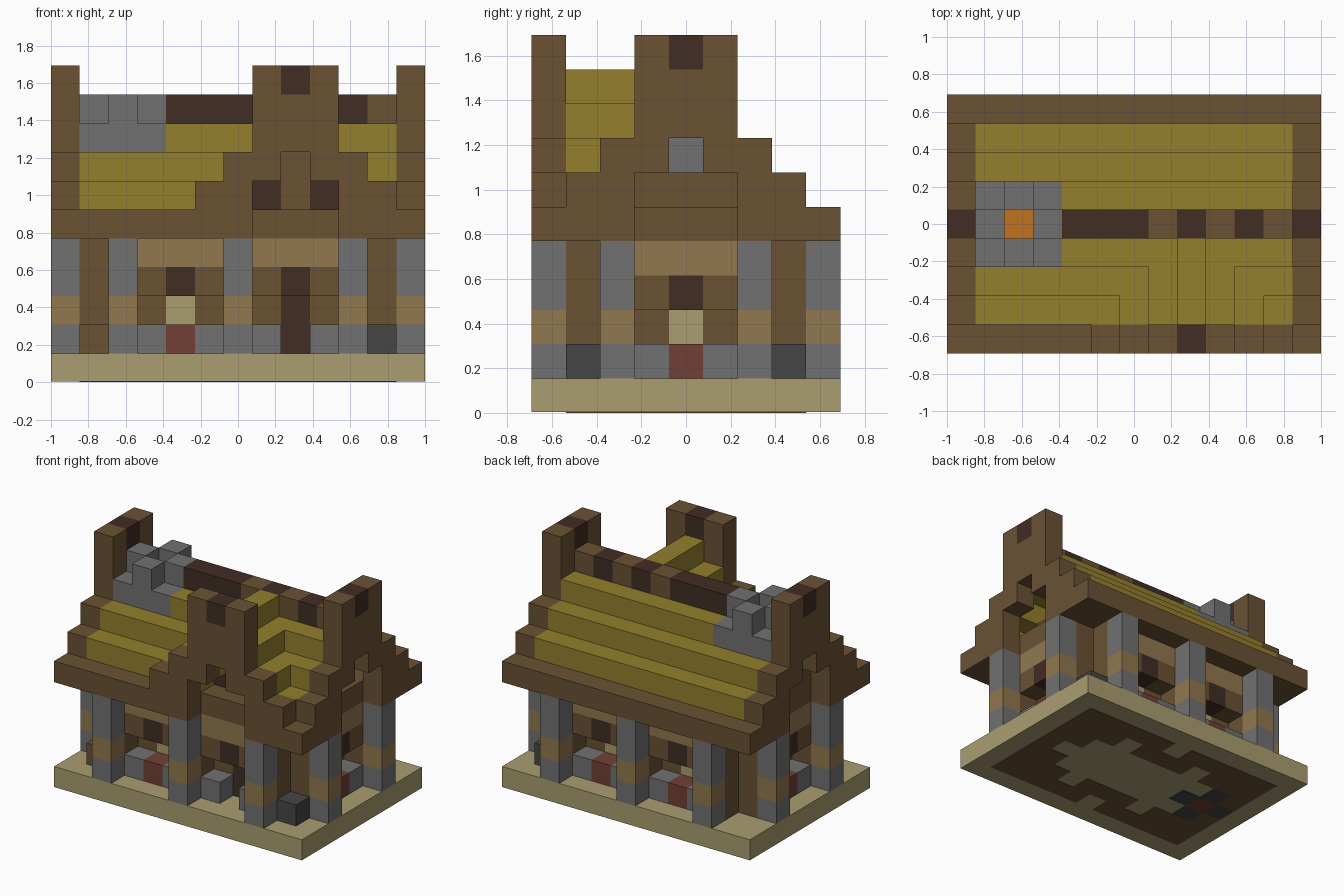
import bpy, bmesh
from mathutils import Matrix, Vector

if "Cube" in bpy.data.objects:
    bpy.data.objects.remove(bpy.data.objects["Cube"], do_unlink=True)

NX, NY = 13, 9          # cells across and deep
C = 2 / NX              # cell size
LIFT = 0.004            # thickness of the underside plates

COLOURS = {
    "sand": (170, 157, 112), "straw": (148, 127, 45), "grey_stone": (113, 113, 113),
    "dark_stone": (70, 70, 70), "tan_wood": (145, 119, 79), "brown_wood": (106, 82, 52),
    "dark_wood": (65, 45, 36), "red_brick": (114, 64, 54), "ember_orange": (194, 115, 33),
}


def linear(v):
    v /= 255
    return v / 12.92 if v <= 0.04045 else ((v + 0.055) / 1.055) ** 2.4


mats = {}
for cname, rgb in COLOURS.items():
    m = bpy.data.materials.new(cname)
    m.use_nodes = True
    col = [linear(v) for v in rgb] + [1]
    m.diffuse_color = col
    m.node_tree.nodes["Principled BSDF"].inputs["Base Color"].default_value = col
    mats[cname] = m


def part(name, colour, boxes, zlow=None, zhigh=None):
    """One object from boxes of cells, each a (x, y, z) of single cells or inclusive ranges."""
    bm = bmesh.new()
    for box in boxes:
        spans = [(s, s) if isinstance(s, int) else s for s in box]
        lo = Vector([s[0] * C for s in spans])
        hi = Vector([(s[1] + 1) * C for s in spans])
        if zlow is not None:
            lo.z, hi.z = zlow, zhigh
        lo += Vector((-1, -NY * C / 2, 0))
        hi += Vector((-1, -NY * C / 2, 0))
        mat = Matrix.Translation((lo + hi) / 2) @ Matrix.Diagonal((*(hi - lo), 1))
        bmesh.ops.create_cube(bm, size=1, matrix=mat)
    me = bpy.data.meshes.new(name)
    bm.to_mesh(me)
    bm.free()
    me.materials.append(mats[colour])
    ob = bpy.data.objects.new(name, me)
    bpy.context.collection.objects.link(ob)
    return ob


def mirror_y(boxes):
    """The boxes plus their copies on the opposite long side."""
    flip = lambda s: NY - 1 - s if isinstance(s, int) else (NY - 1 - s[1], NY - 1 - s[0])
    return boxes + [(x, flip(y), z) for x, y, z in boxes]


def mirror_x(boxes):
    """The boxes plus their copies on the opposite gable side."""
    flip = lambda s: NX - 1 - s if isinstance(s, int) else (NX - 1 - s[1], NX - 1 - s[0])
    return boxes + [(flip(x), y, z) for x, y, z in boxes]


# Base slab with the foundation showing underneath
part("base_slab", "sand", [((0, 12), (0, 8), 0)], LIFT, C)


def foundation(x, y):
    px, py = (2, 6, 10), (2, 6)
    long_side = (y in (1, 7) and x not in px) or (y in (2, 6) and x % 4 != 0)
    short_side = (x in (1, 11) and y not in py) or (x in (2, 10) and y % 4 != 0)
    return long_side or short_side


chimney_cross = [(1, 4, 0), (3, 4, 0), (2, 3, 0), (2, 5, 0)]
part("foundation_underside", "brown_wood",
     [(x, y, 0) for x in range(1, 12) for y in range(1, 8)
      if foundation(x, y) and (x, y, 0) not in chimney_cross], 0, LIFT)
part("hearth_underside", "dark_stone", chimney_cross, 0, LIFT)
part("hearth_underside_centre", "red_brick", [(2, 4, 0)], 0, LIFT)

# Outer pillars with a wooden band, and posts behind them
pillars = mirror_y([(x, 0, 0) for x in (2, 6, 10)]) + mirror_x([(12, y, 0) for y in (2, 6)])
part("pillars", "grey_stone", [(x, y, z) for x, y, _ in pillars for z in (1, (3, 4))])
part("pillar_bands", "tan_wood", [(x, y, 2) for x, y, _ in pillars])
part("wall_posts", "brown_wood",
     mirror_y([(x, 1, (1, 4)) for x in (2, 6, 10)]) + mirror_x([(11, y, (1, 4)) for y in (2, 6)]))

# Bays between the pillars: (centre x, centre y, outward step, is door)
bays = [(4, 1, "y", False), (8, 1, "y", True), (4, 7, "y", False), (8, 7, "y", False),
        (11, 4, "x", False), (1, 4, "x", False)]
sills, bricks, lintels, heads, beams = [], [], [], [], []
panels, doors, back_wall = [], [], []
for cx, cy, axis, door in bays:
    along = axis == "y"
    for d in (-1, 1):
        x, y = (cx + d, cy) if along else (cx, cy + d)
        sills.append((x, y, 1))
        lintels.append((x, y, 3))
    heads.append((cx, cy, 3))
    beams.append(((cx - 1, cx + 1), cy, 4) if along else (cx, (cy - 1, cy + 1), 4))
    # Recessed plane one cell behind the bay
    ix, iy = (cx, 2 if cy == 1 else 6) if along else (10 if cx == 11 else 2, cy)
    if door:
        doors.append((ix, iy, (1, 2)))
    else:
        bricks.append((cx, cy, 1))
        panels.append((ix, iy, 2))
    for d in (-1, 1):
        back_wall.append((ix + d, iy, (1, 4)) if along else (ix, iy + d, (1, 4)))
    back_wall.append((ix, iy, (3, 4)))
part("window_benches", "grey_stone", sills)
part("window_bricks", "red_brick", bricks)
part("window_lintels", "brown_wood", lintels)
part("window_heads", "dark_wood", heads)
part("wall_beams", "tan_wood", beams)
part("window_panels", "sand", panels)
part("door", "dark_wood", doors)
part("recessed_walls", "brown_wood", back_wall + [(x, y, (1, 4)) for x in (2, 6, 10) for y in (2, 6)])

# Blocks standing in the corners
part("corner_stones", "dark_stone", mirror_y([(11, 1, 1)]))
part("corner_crate", "brown_wood", [(1, 1, 1)])

# Ceiling and eaves
part("ceiling", "brown_wood", [((1, 11), (1, 7), 5)])
part("front_eaves", "brown_wood", [((1, 6), 0, 5), ((10, 11), 0, 5)])
part("back_eaves", "brown_wood", [((1, 11), 8, 5)])

# Side gables, stepped, with an open arch in the middle
part("side_gables", "brown_wood", mirror_x(
    mirror_y([(12, (0, 2), 5), (12, (1, 2), 6), (12, (2, 3), 7), (12, 3, (8, 10))])
    + [(12, 4, (8, 9))]))
part("side_gable_caps", "dark_wood", mirror_x([(12, 4, 10)]))
part("loft_walls", "brown_wood", [(10, (3, 5), 6), ((1, 3), (3, 5), 6)])

# Dormer gable over the door, stepped, with the same arch
part("dormer_gable", "brown_wood",
     [((5, 6), 0, 6), ((10, 11), 0, 6), ((6, 7), 0, 7), ((9, 10), 0, 7),
      (7, 0, (8, 10)), (9, 0, (8, 10)), (8, 0, (8, 9))])
part("dormer_cap", "dark_wood", [(8, 0, 10)])
part("dormer_wall", "brown_wood", [(8, 2, (6, 7))])
part("dormer_windows", "dark_wood", [(7, 2, 6), (9, 2, 6)])

# Stepped thatch on both slopes, and on the dormer
part("back_thatch", "straw",
     [((1, 11), 7, 6), ((1, 11), 6, 7), ((4, 11), 5, 8)])
part("front_thatch", "straw",
     [((1, 6), 1, 6), ((10, 11), 1, 6), ((1, 7), 2, 7), ((9, 11), 2, 7), ((4, 11), 3, 8)])
part("dormer_thatch", "straw",
     [((6, 7), 1, 7), ((9, 10), 1, 7), (7, (1, 2), 8), (9, (1, 2), 8), (8, (1, 3), 9)])

# Ridge of alternating logs
part("ridge_dark_logs", "dark_wood", [((4, 6), 4, 9), (8, 4, 9), (10, 4, 9)])
part("ridge_brown_logs", "brown_wood", [(x, 4, 9) for x in (7, 9, 11)])

# Chimney: a square ring with a cross-shaped crown and embers inside
part("chimney", "grey_stone",
     [((1, 3), 3, (7, 8)), ((1, 3), 5, (7, 8)), (1, 4, (7, 9)), (3, 4, (7, 9)),
      (2, 3, 9), (2, 5, 9)])
part("chimney_embers", "ember_orange", [(2, 4, 7)])
